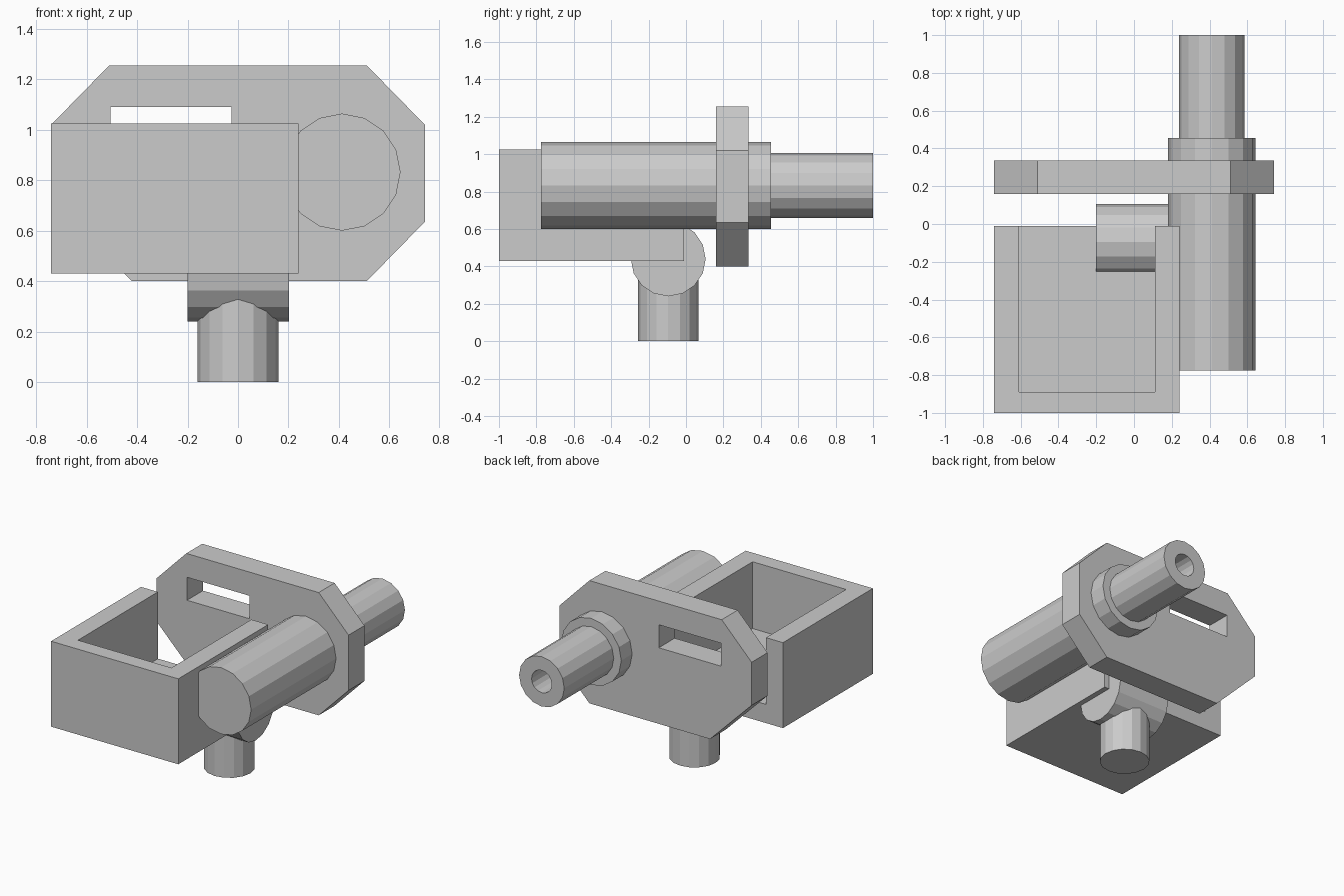
import bpy, bmesh
from math import pi, cos, sin
from mathutils import Matrix

if "Cube" in bpy.data.objects:
    bpy.data.objects.remove(bpy.data.objects["Cube"])

SIDES = 16


def finish(name, bm):
    bmesh.ops.recalc_face_normals(bm, faces=bm.faces)
    mesh = bpy.data.meshes.new(name)
    bm.to_mesh(mesh)
    bm.free()
    obj = bpy.data.objects.new(name, mesh)
    bpy.context.collection.objects.link(obj)
    return obj


def box(name, lo, hi):
    bm = bmesh.new()
    bmesh.ops.create_cube(bm, size=1)
    for v in bm.verts:
        v.co = [(a + b) / 2 + c * (b - a) for a, b, c in zip(lo, hi, v.co)]
    return finish(name, bm)


def prism(name, outline, y0, y1):
    """Extrude an (x, z) outline along y."""
    bm = bmesh.new()
    face = bm.faces.new([bm.verts.new((x, y0, z)) for x, z in outline])
    ext = bmesh.ops.extrude_face_region(bm, geom=[face])["geom"]
    for v in ext:
        if isinstance(v, bmesh.types.BMVert):
            v.co.y = y1
    return finish(name, bm)


def lathe(name, profile, matrix):
    """Turn a (radius, height) profile around local z, capping both ends."""
    bm = bmesh.new()
    rings = [[bm.verts.new((r * cos(2 * pi * i / SIDES), r * sin(2 * pi * i / SIDES), h))
              for i in range(SIDES)] for r, h in profile]
    for a, b in zip(rings, rings[1:]):
        for i in range(SIDES):
            j = (i + 1) % SIDES
            bm.faces.new((a[i], a[j], b[j], b[i]))
    bm.faces.new(rings[0])
    bm.faces.new(rings[-1])
    bm.transform(matrix)
    return finish(name, bm)


def cut(obj, cutter):
    mod = obj.modifiers.new("cut", "BOOLEAN")
    mod.operation = "DIFFERENCE"
    mod.solver = "EXACT"
    mod.object = cutter
    bpy.context.view_layer.objects.active = obj
    bpy.ops.object.modifier_apply(modifier=mod.name)
    bpy.data.objects.remove(cutter)


# Open tray: no lid and no back wall
tray = box("tray", (-0.74, -1.0, 0.43), (0.24, -0.01, 1.025))
cut(tray, box("tray_cutter", (-0.61, -0.89, 0.56), (0.11, 0.3, 1.3)))

# Chamfered shield plate with a viewing slot
plate = prism("shield_plate", [
    (-0.51, 1.255), (0.51, 1.255), (0.74, 1.02), (0.74, 0.635),
    (0.51, 0.40), (-0.42, 0.40), (-0.74, 0.72), (-0.74, 1.02)], 0.16, 0.335)
cut(plate, box("slot_cutter", (-0.505, 0.0, 0.93), (-0.025, 0.6, 1.09)))

# Stepped barrel with a bored muzzle
along_y = Matrix.Translation((0.412, 0, 0.832)) @ Matrix.Rotation(-pi / 2, 4, "X")
lathe("barrel", [(0.232, -0.775), (0.232, 0.455), (0.174, 0.455),
                 (0.174, 1.0), (0.078, 1.0), (0.078, 0.5)], along_y)

# Cross pivot and standing post
along_x = Matrix.Translation((0, -0.095, 0.44)) @ Matrix.Rotation(pi / 2, 4, "Y")
lathe("pivot", [(0.2, -0.2), (0.2, 0.203)], along_x)
lathe("post", [(0.161, 0), (0.161, 0.42)], Matrix.Translation((0, -0.095, 0)))
